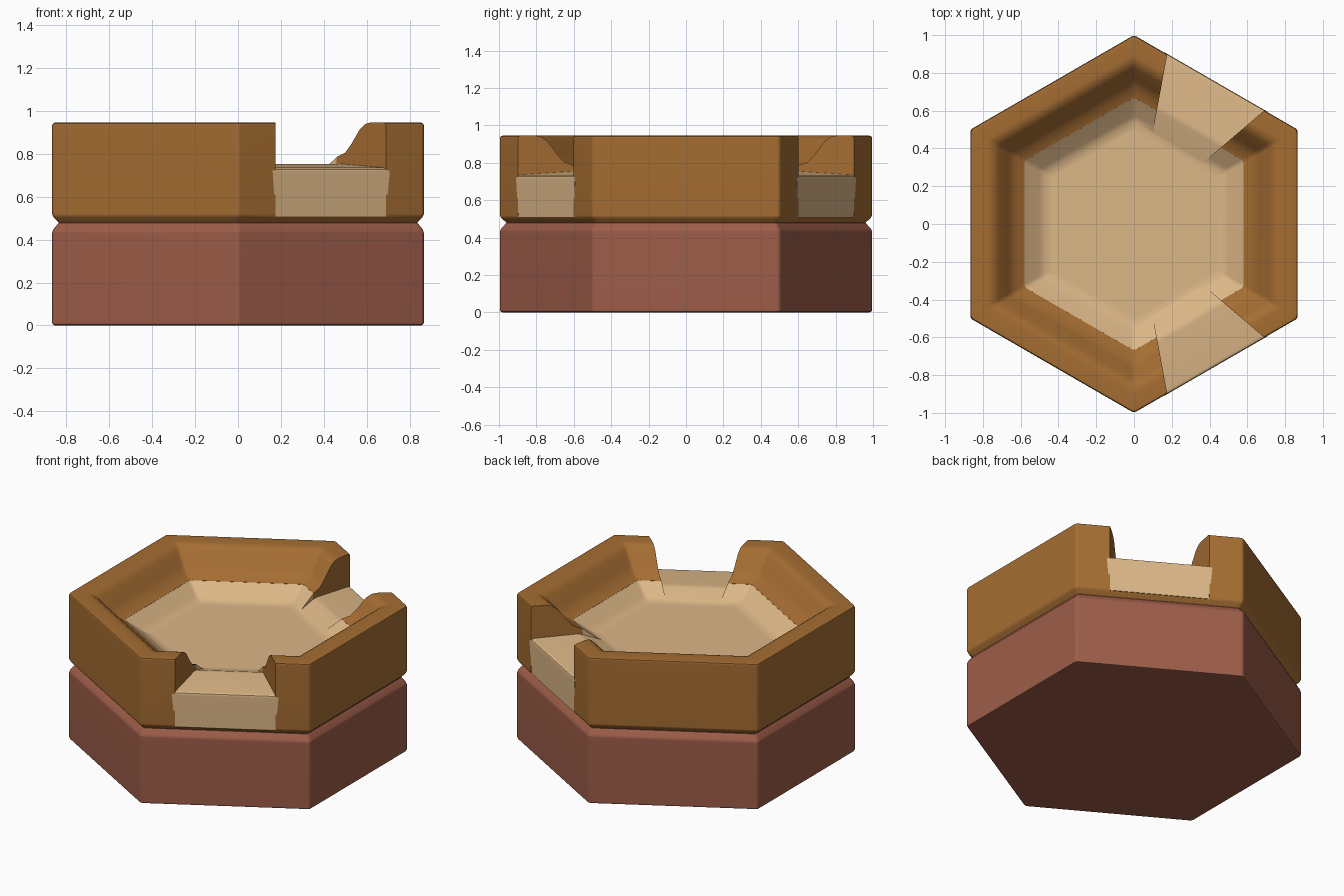
import bpy, bmesh, math
from mathutils import Matrix

cube = bpy.data.objects.get("Cube")
if cube:
    bpy.data.objects.remove(cube, do_unlink=True)


def material(name, color):
    m = bpy.data.materials.new(name)
    m.use_nodes = True
    m.diffuse_color = (*color, 1)
    m.node_tree.nodes["Principled BSDF"].inputs["Base Color"].default_value = (*color, 1)
    return m


RED = material("red clay", (0.34, 0.109, 0.067))
BROWN = material("brown earth", (0.376, 0.153, 0.032))
SAND = material("pale sand", (0.72, 0.475, 0.242))


def make_object(name, bm, mat):
    bmesh.ops.recalc_face_normals(bm, faces=bm.faces)
    mesh = bpy.data.meshes.new(name)
    bm.to_mesh(mesh)
    bm.free()
    mesh.materials.append(mat)
    ob = bpy.data.objects.new(name, mesh)
    bpy.context.collection.objects.link(ob)
    return ob


def hex_ring(bm, apothem, z, radius=0.025, steps=3):
    """Hexagon with rounded corners, a corner on the y axis."""
    ring = []
    center = (apothem - radius) / math.cos(math.pi / 6)
    for corner in range(6):
        a = math.pi / 2 + corner * math.pi / 3
        for s in range(steps + 1):
            b = a + (s / steps - 0.5) * math.pi / 3
            ring.append(bm.verts.new((center * math.cos(a) + radius * math.cos(b),
                                      center * math.sin(a) + radius * math.sin(b), z)))
    return ring


def hex_loft(name, profile, mat, closed=False):
    """Loft (apothem, z) points; closed makes a tube, otherwise both ends are capped."""
    bm = bmesh.new()
    rings = [hex_ring(bm, a, z) for a, z in profile]
    pairs = list(zip(rings, rings[1:]))
    if closed:
        pairs.append((rings[-1], rings[0]))
    else:
        bm.faces.new(rings[0])
        bm.faces.new(rings[-1])
    for low, high in pairs:
        for i in range(len(low)):
            j = (i + 1) % len(low)
            bm.faces.new((low[i], low[j], high[j], high[i]))
    return make_object(name, bm, mat)


def wedge(name, profile, mat, angle):
    """Radial block: (distance, z, extra half width) points, flaring outward."""
    bm = bmesh.new()
    sides = []
    for sign in (-1, 1):
        sides.append([bm.verts.new((d, sign * (0.297 - 0.355 * (0.866 - d) + extra), z))
                      for d, z, extra in profile])
        bm.faces.new(sides[-1])
    for i in range(len(profile)):
        j = (i + 1) % len(profile)
        bm.faces.new((sides[0][i], sides[0][j], sides[1][j], sides[1][i]))
    bm.transform(Matrix.Rotation(math.radians(angle), 4, 'Z'))
    return make_object(name, bm, mat)


def apply_modifier(ob, kind, **settings):
    mod = ob.modifiers.new(kind.title(), kind)
    for key, value in settings.items():
        setattr(mod, key, value)
    bpy.context.view_layer.objects.active = ob
    bpy.ops.object.modifier_apply(modifier=mod.name)


def smooth(ob):
    bpy.ops.object.select_all(action='DESELECT')
    ob.select_set(True)
    bpy.context.view_layer.objects.active = ob
    bpy.ops.object.shade_smooth_by_angle(angle=math.radians(35))
    ob.modifiers.new("Weighted Normal", 'WEIGHTED_NORMAL').keep_sharp = True


# Lower block with softened edges
base = hex_loft("base", [(0.852, 0), (0.862, 0.004), (0.866, 0.014), (0.866, 0.43),
                         (0.86, 0.448), (0.835, 0.478), (0.835, 0.49)], RED)

# Raised rim with a curved inner bank
rim = hex_loft("rim", [(0.835, 0.48), (0.858, 0.503), (0.866, 0.52), (0.866, 0.931),
                       (0.862, 0.941), (0.852, 0.945), (0.775, 0.945), (0.745, 0.938),
                       (0.715, 0.915), (0.665, 0.845), (0.63, 0.805), (0.58, 0.785),
                       (0.56, 0.48)], BROWN, closed=True)

# Sunken sand floor
floor = hex_loft("sand_floor", [(0.57, 0.5), (0.581, 0.785), (0.5, 0.722),
                                (0.47, 0.706), (0.43, 0.70)], SAND)

# Two sand spouts through the rim, at the left front and left back
for side, angle in (("front", -60), ("back", 60)):
    cutter = wedge("cutter", [(0.47, 0.507, 0), (1.0, 0.507, 0),
                              (1.0, 1.2, 0), (0.47, 1.2, 0)], BROWN, angle)
    for part in (rim, floor):
        apply_modifier(part, 'BOOLEAN', object=cutter, operation='DIFFERENCE', solver='EXACT')
    bpy.data.objects.remove(cutter, do_unlink=True)
    spout = wedge(side + "_spout", [(0.45, 0.507, 0), (0.864, 0.507, 0), (0.868, 0.715, 0.017),
                                    (0.864, 0.727, 0.017), (0.85, 0.735, 0.017),
                                    (0.61, 0.752, 0.017), (0.58, 0.748, 0.017),
                                    (0.45, 0.699, 0)], SAND, angle)
    smooth(spout)

for part in (base, rim, floor):
    smooth(part)
